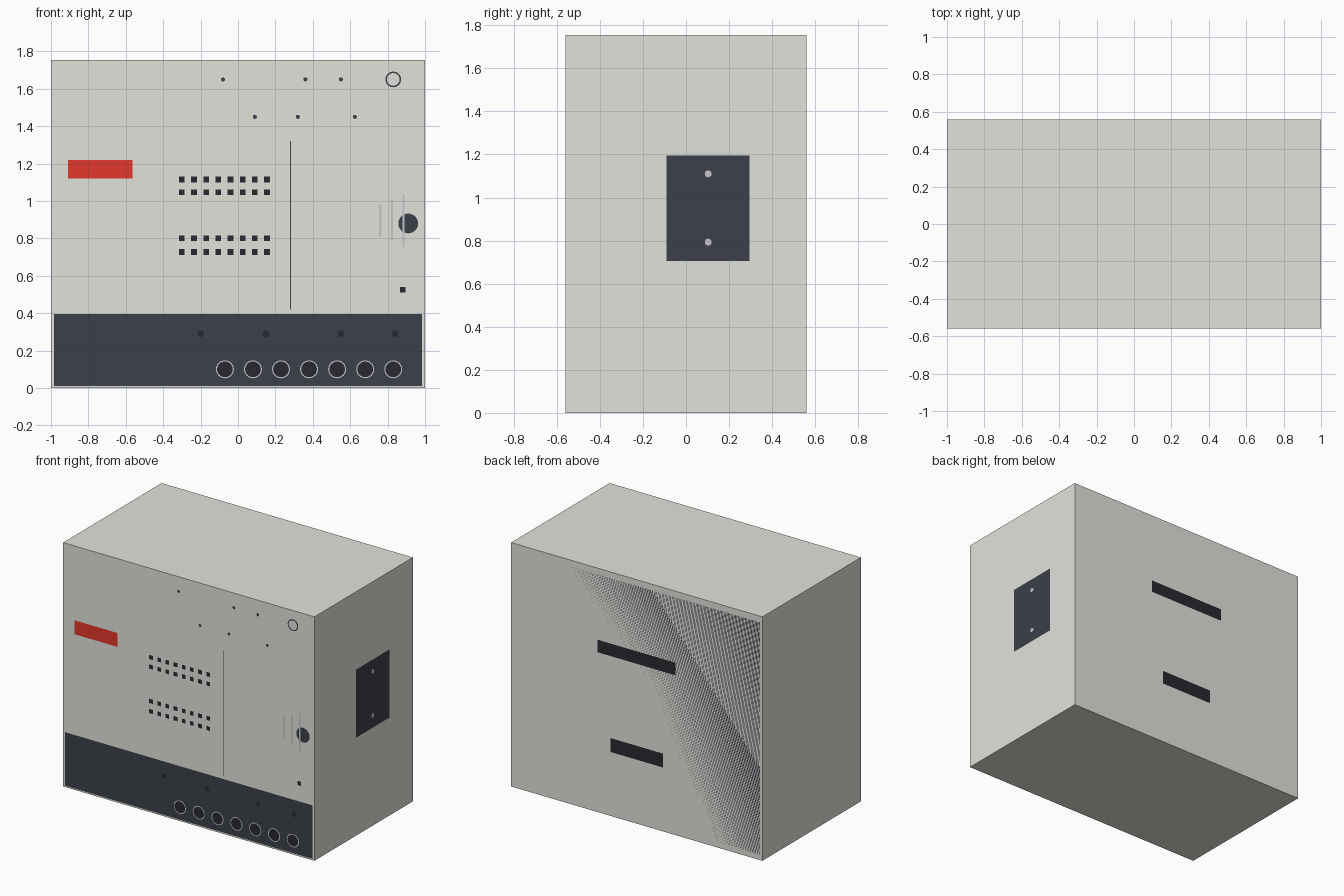
import bpy, bmesh
from mathutils import Matrix, Vector

if "Cube" in bpy.data.objects:
    bpy.data.objects.remove(bpy.data.objects["Cube"])

W, D, H = 2.0, 1.12, 1.755
T = 0.0005   # height step of the panel layers


def material(name, rgb):
    m = bpy.data.materials.new(name)
    m.diffuse_color = (*[c ** 2.2 for c in rgb], 1)
    m.use_nodes = True
    m.node_tree.nodes["Principled BSDF"].inputs["Base Color"].default_value = m.diffuse_color
    return m


GREY = material("cabinet_grey", (0.885, 0.885, 0.86))
DARK = material("dark_slate", (0.245, 0.26, 0.29))
BLACK = material("slot_black", (0.17, 0.18, 0.2))
RED = material("label_red", (0.89, 0.23, 0.19))
PALE = material("pale_line", (0.77, 0.77, 0.79))


def finish(name, bm, mat, out=None):
    if out:   # panels face away from the cabinet
        bm.normal_update()
        bmesh.ops.reverse_faces(bm, faces=[f for f in bm.faces if f.normal.dot(out) < 0])
    me = bpy.data.meshes.new(name)
    bm.to_mesh(me)
    bm.free()
    ob = bpy.data.objects.new(name, me)
    bpy.context.collection.objects.link(ob)
    me.materials.append(mat)
    return ob


# Frames for each wall: (u, v) on the wall, w outwards
WALLS = {
    "front": Matrix(((1, 0, 0, 0), (0, 0, -1, -D / 2), (0, 1, 0, 0), (0, 0, 0, 1))),
    "back": Matrix(((-1, 0, 0, 0), (0, 0, 1, D / 2), (0, 1, 0, 0), (0, 0, 0, 1))),
    "right": Matrix(((0, 0, 1, W / 2), (1, 0, 0, 0), (0, 1, 0, 0), (0, 0, 0, 1))),
}


def plates(name, wall, rects, mat, layer=1):
    """Flat rectangles (u0, u1, v0, v1) on a wall."""
    bm = bmesh.new()
    for u0, u1, v0, v1 in rects:
        m = Matrix.Translation(((u0 + u1) / 2, (v0 + v1) / 2, layer * T))
        s = Matrix.Diagonal((u1 - u0, v1 - v0, 1, 1))
        bmesh.ops.create_grid(bm, x_segments=1, y_segments=1, size=0.5,
                              matrix=WALLS[wall] @ m @ s)
    return finish(name, bm, mat, WALLS[wall].col[2].to_3d())


def discs(name, wall, spots, r, mat, layer=1):
    """Flat discs centred at (u, v) on a wall."""
    bm = bmesh.new()
    for u, v in spots:
        m = Matrix.Translation((u, v, layer * T))
        bmesh.ops.create_circle(bm, cap_ends=True, segments=24, radius=r,
                                matrix=WALLS[wall] @ m)
    return finish(name, bm, mat, WALLS[wall].col[2].to_3d())


# Cabinet body
bm = bmesh.new()
bmesh.ops.create_cube(bm, size=1, matrix=Matrix.Translation((0, 0, H / 2))
                      @ Matrix.Diagonal((W, D, H, 1)))
finish("cabinet_body", bm, GREY)

# Front: label, lower band, vent holes, door seam
plates("red_label", "front", [(-0.91, -0.565, 1.12, 1.22)], RED)
plates("lower_band", "front", [(-0.985, 0.985, 0.01, 0.395)], DARK)
vents = [(-0.30 + 0.065 * i, z) for i in range(8) for z in (1.115, 1.047, 0.80, 0.727)]
plates("vent_holes", "front",
       [(x - 0.015, x + 0.015, z - 0.015, z + 0.015) for x, z in vents], BLACK)
plates("door_seam", "front", [(0.277, 0.283, 0.42, 1.32)], DARK)

# Front: door lock, latch and grip lines
discs("door_lock", "front", [(0.91, 0.88)], 0.053, DARK)
plates("door_latch", "front", [(0.865, 0.895, 0.51, 0.54)], BLACK)
plates("grip_lines", "front",
       [(x - 0.006, x + 0.006, 0.895 - h, 0.895 + h)
        for x, h in ((0.76, 0.085), (0.823, 0.11), (0.885, 0.14))], PALE, 2)

# Front: socket row in the band, small indicators above
sockets = [(-0.07 + 0.15 * i, 0.10) for i in range(7)]
discs("socket_rims", "front", sockets, 0.048, PALE, 2)
discs("socket_faces", "front", sockets, 0.042, BLACK, 3)
discs("band_screws", "front", [(x, 0.29) for x in (-0.2, 0.15, 0.55, 0.84)], 0.018, BLACK, 2)
discs("dial_rim", "front", [(0.83, 1.65)], 0.042, DARK)
discs("dial_face", "front", [(0.83, 1.65)], 0.034, GREY, 2)
discs("indicators", "front", [(x, 1.65) for x in (-0.08, 0.36, 0.55)]
      + [(x, 1.45) for x in (0.09, 0.32, 0.625)], 0.011, DARK)

# Right side: service hatch with two screws
plates("side_hatch", "right", [(-0.09, 0.295, 0.705, 1.195)], DARK)
discs("hatch_screws", "right", [(0.103, 1.11), (0.103, 0.793)], 0.016, PALE, 2)

# Back: dark panel lying flush in the wall, with two slots
plates("back_panel", "back", [(-0.98, 0.98, 0.04, 1.71)], DARK, 0)
plates("back_slots", "back", [(-0.31, 0.31, 1.15, 1.24), (-0.21, 0.21, 0.46, 0.56)], BLACK)
